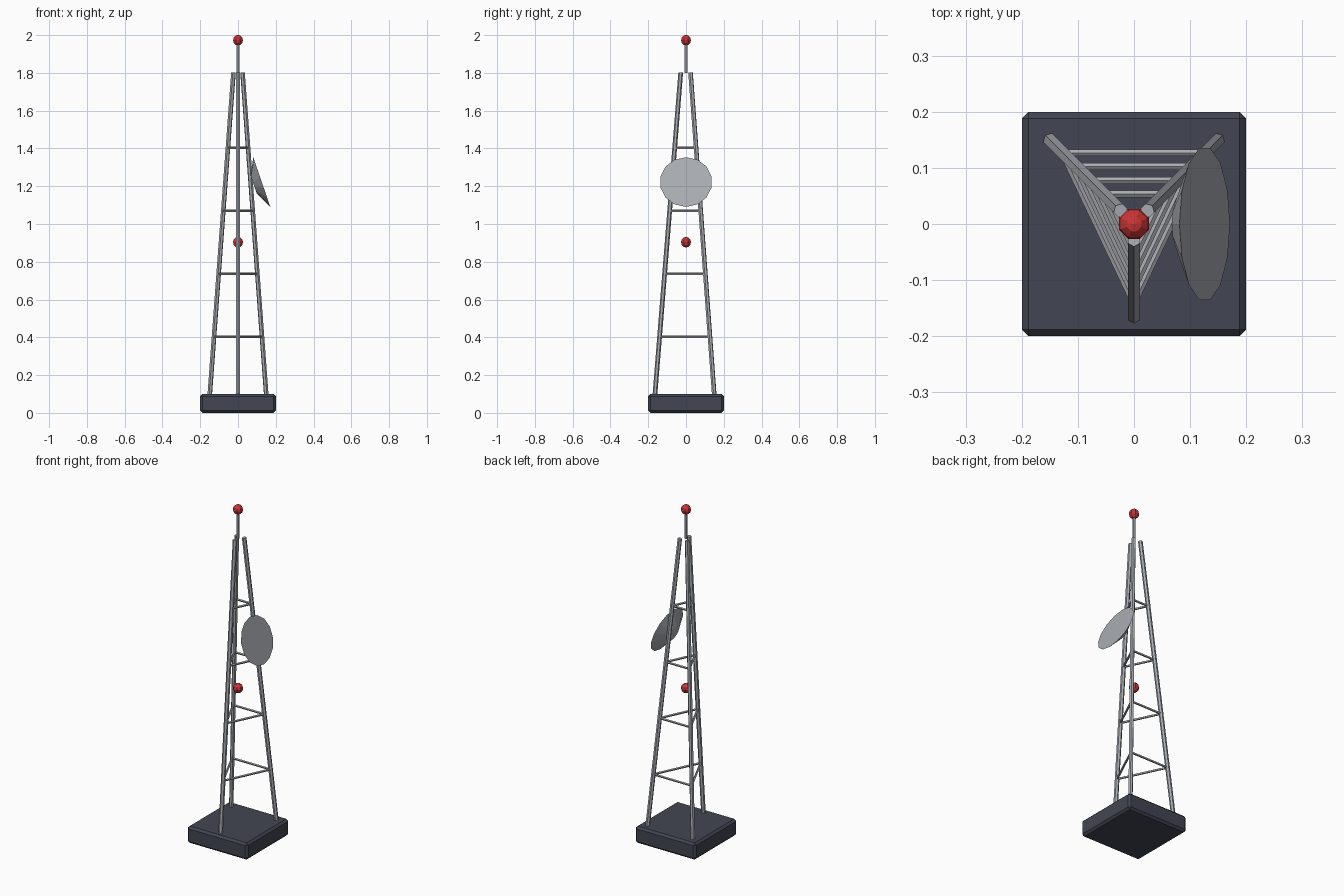
import bpy, bmesh, math
from mathutils import Vector

if "Cube" in bpy.data.objects:
    bpy.data.objects.remove(bpy.data.objects["Cube"])


def material(name, rgb):
    m = bpy.data.materials.new(name)
    m.diffuse_color = (*rgb, 1)
    m.use_nodes = True
    m.node_tree.nodes["Principled BSDF"].inputs["Base Color"].default_value = m.diffuse_color
    return m


SLATE = material("dark slate", (0.055, 0.06, 0.085))
STEEL = material("grey steel", (0.40, 0.42, 0.45))
RED = material("signal red", (0.60, 0.035, 0.035))


def add_object(name, bm, mat):
    mesh = bpy.data.meshes.new(name)
    bm.to_mesh(mesh)
    bm.free()
    mesh.materials.append(mat)
    ob = bpy.data.objects.new(name, mesh)
    bpy.context.collection.objects.link(ob)
    return ob


def cone(name, a, b, r1, r2, sides, mat):
    """Cone, frustum or bar running from point a to point b."""
    a, b = Vector(a), Vector(b)
    bm = bmesh.new()
    bmesh.ops.create_cone(bm, cap_ends=True, segments=sides, radius1=r1,
                          radius2=r2, depth=(b - a).length)
    ob = add_object(name, bm, mat)
    ob.location = (a + b) / 2
    ob.rotation_mode = 'QUATERNION'
    ob.rotation_quaternion = (b - a).to_track_quat('Z', 'Y')
    return ob


def ball(name, z):
    bm = bmesh.new()
    bmesh.ops.create_uvsphere(bm, u_segments=8, v_segments=6, radius=0.0285)
    ob = add_object(name, bm, RED)
    ob.location.z = z
    ob.rotation_euler.z = math.pi / 8


# Bevelled foundation block
bm = bmesh.new()
bmesh.ops.create_cube(bm, size=1)
bmesh.ops.scale(bm, vec=(0.4, 0.4, 0.1), verts=bm.verts)
bmesh.ops.translate(bm, vec=(0, 0, 0.05), verts=bm.verts)
bmesh.ops.bevel(bm, geom=bm.edges[:], offset=0.012, segments=1, affect='EDGES')
add_object("foundation", bm, SLATE)

# Three leaning legs
feet = [Vector(p) for p in ((0, -0.165, 0.09), (0.15, 0.15, 0.09), (-0.15, 0.15, 0.09))]
tops = [Vector(p) for p in ((0, -0.028, 1.802), (0.024, 0.024, 1.802), (-0.024, 0.024, 1.802))]
names = ("front", "back_right", "back_left")
for n, f, t in zip(names, feet, tops):
    cone(n + "_leg", f, t, 0.0125, 0.0125, 6, STEEL)

# Four triangles of cross bars
for level in range(4):
    z = 0.403 + level / 3
    corners = [f.lerp(t, (z - f.z) / (t.z - f.z)) for f, t in zip(feet, tops)]
    for i in range(3):
        cone(f"cross_bar_{level}_{i}", corners[i], corners[(i + 1) % 3],
             0.0065, 0.0065, 5, STEEL)

# Top mast and warning lamps
cone("mast", (0, 0, 1.80), (0, 0, 1.97), 0.0085, 0.0085, 6, STEEL)
ball("top_lamp", 1.973)
ball("middle_lamp", 0.904)

# Dish: shallow frustum facing right and slightly up
rim = Vector((0.126, 0, 1.222))
axis = Vector((0.946, 0, 0.324))
cone("dish", rim - axis * 0.045, rim, 0.05, 0.139, 14, STEEL)
